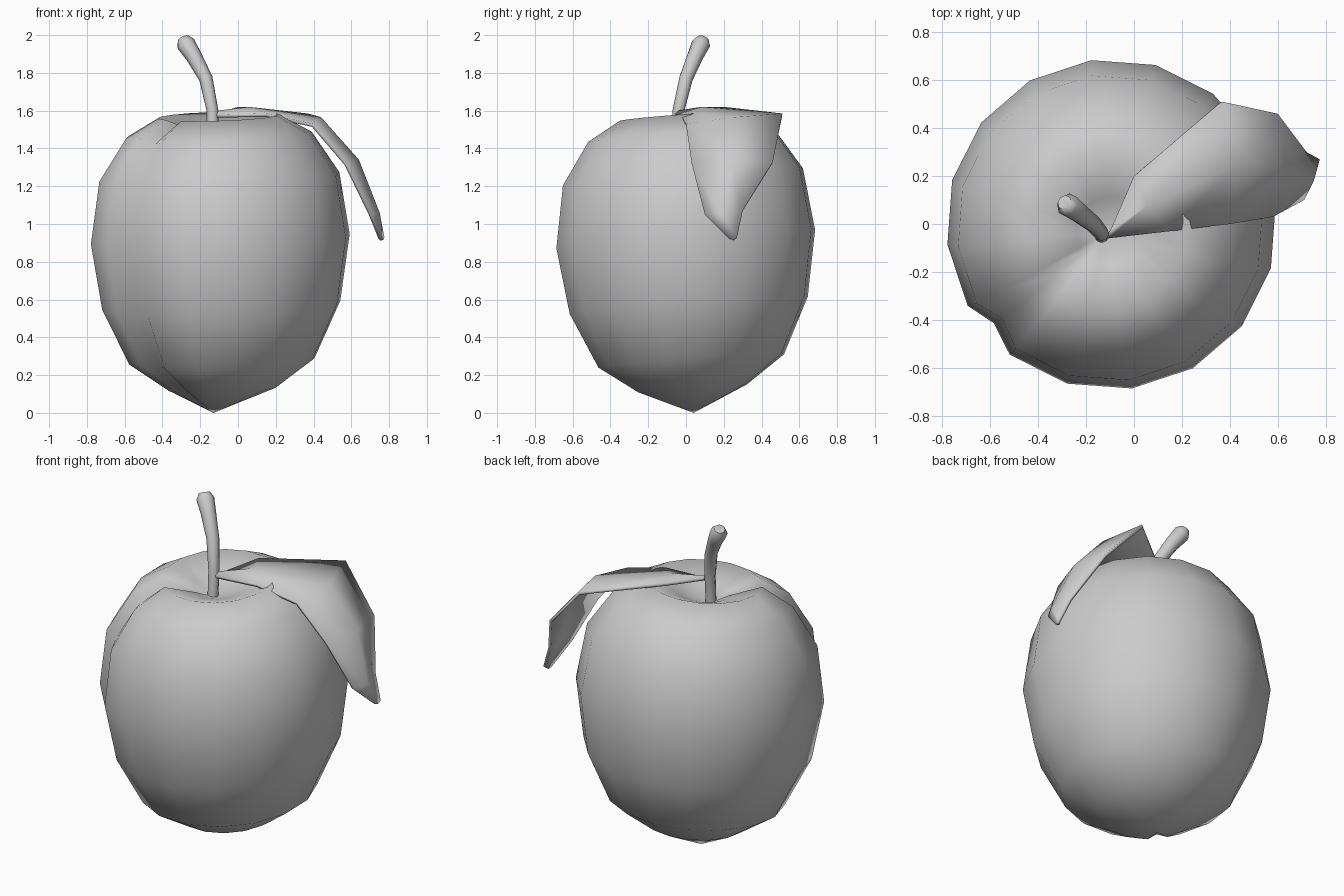
import bpy
import bmesh
from math import cos, sin, radians
from mathutils import Vector

default_cube = bpy.data.objects.get("Cube")
if default_cube:
    bpy.data.objects.remove(default_cube, do_unlink=True)

# One neutral grey for every part
grey = bpy.data.materials.new("neutral grey")
grey.use_nodes = True
colour = (0.6, 0.6, 0.6, 1)
grey.diffuse_color = colour
grey.node_tree.nodes["Principled BSDF"].inputs["Base Color"].default_value = colour


def make_object(name, bm, smooth_angle):
    """Turn a bmesh into a smooth-shaded object with the shared material."""
    bmesh.ops.recalc_face_normals(bm, faces=bm.faces)
    mesh = bpy.data.meshes.new(name)
    bm.to_mesh(mesh)
    bm.free()
    mesh.materials.append(grey)
    obj = bpy.data.objects.new(name, mesh)
    bpy.context.collection.objects.link(obj)
    bpy.ops.object.select_all(action="DESELECT")
    obj.select_set(True)
    bpy.context.view_layer.objects.active = obj
    bpy.ops.object.shade_smooth_by_angle(angle=radians(smooth_angle))
    return obj


def bridge_rows(bm, rows, closed):
    """Join neighbouring rows of vertices with quads."""
    count = len(rows[0])
    for lower, upper in zip(rows, rows[1:]):
        for i in range(count if closed else count - 1):
            j = (i + 1) % count
            bm.faces.new((lower[i], lower[j], upper[j], upper[i]))


def cap_fan(bm, ring, point):
    """Close a ring with triangles meeting at one point."""
    centre = bm.verts.new(point)
    for i, vert in enumerate(ring):
        bm.faces.new((vert, ring[(i + 1) % len(ring)], centre))


# Fruit body: leaning rings of sixteen sides plus one extra crease column
CREASE_ANGLE = 220
angles = sorted([7 + 22.5 * i for i in range(16)] + [CREASE_ANGLE])

# radius, height, crease radius factor, crease drop
profile = [
    (0.29, 0.13, 0.85, 0),
    (0.495, 0.275, 0.86, 0),
    (0.635, 0.57, 0.91, 0),
    (0.69, 0.92, 0.93, 0),
    (0.64, 1.25, 0.92, 0),
    (0.495, 1.47, 0.9, 0.02),
    (0.32, 1.57, 0.9, 0.06),
    (0.14, 1.5, 1, 0.02),
]


def lean(x, y, z):
    """Tilt a point of the upright fruit slightly towards the front."""
    return (x - 0.08 - 0.015 * z, y + 0.04 - 0.045 * z, z + 0.075 * y + 0.03 * x)


bm = bmesh.new()
rings = []
for radius, height, factor, drop in profile:
    ring = []
    for angle in angles:
        creased = angle == CREASE_ANGLE
        r = radius * (factor if creased else 1)
        z = height - (drop if creased else 0)
        a = radians(angle)
        ring.append(bm.verts.new(lean(r * cos(a), r * sin(a), z)))
    rings.append(ring)
bridge_rows(bm, rings, closed=True)
cap_fan(bm, rings[0], (-0.13, 0.04, 0))
cap_fan(bm, rings[-1], (-0.13, -0.04, 1.44))
make_object("fruit_body", bm, 180)

# Stem: a curved tapered tube, thicker towards the rounded top
stem_path = [
    (Vector((-0.135, -0.05, 1.42)), 0.03),
    (Vector((-0.135, -0.04, 1.6)), 0.031),
    (Vector((-0.17, 0, 1.77)), 0.036),
    (Vector((-0.235, 0.05, 1.89)), 0.043),
    (Vector((-0.277, 0.08, 1.955)), 0.05),
    (Vector((-0.29, 0.09, 1.985)), 0.031),
]
SIDES = 8
bm = bmesh.new()
rings = []
for k, (point, radius) in enumerate(stem_path):
    before = stem_path[max(k - 1, 0)][0]
    after = stem_path[min(k + 1, len(stem_path) - 1)][0]
    along = (after - before).normalized()
    side = along.cross(Vector((0, 1, 0))).normalized()
    other = along.cross(side)
    turns = [radians(360 * i / SIDES) for i in range(SIDES)]
    rings.append([bm.verts.new(point + radius * (side * cos(t) + other * sin(t)))
                  for t in turns])
bridge_rows(bm, rings, closed=True)
bm.faces.new(rings[0])
bm.faces.new(rings[-1])
make_object("stem", bm, 60)

# Leaf: front edge, midrib and back edge from the stem to the drooping tip
leaf_rows = [
    ((-0.11, -0.06, 1.58), (-0.115, -0.045, 1.6), (-0.1, -0.03, 1.59)),
    ((0.15, -0.03, 1.585), (0.06, 0.08, 1.62), (0, 0.2, 1.62)),
    ((0.4, 0, 1.53), (0.44, 0.25, 1.565), (0.37, 0.51, 1.585)),
    ((0.58, 0.03, 1.32), (0.64, 0.24, 1.34), (0.6, 0.46, 1.33)),
    ((0.71, 0.1, 1.05), (0.75, 0.18, 1.06), (0.72, 0.3, 1.07)),
    ((0.76, 0.23, 0.92), (0.77, 0.25, 0.915), (0.775, 0.27, 0.93)),
]
bm = bmesh.new()
rows = [[bm.verts.new(p) for p in row] for row in leaf_rows]
bridge_rows(bm, rows, closed=False)
leaf = make_object("leaf", bm, 50)
if leaf.data.polygons[0].normal.z < 0:
    leaf.data.flip_normals()
thickness = leaf.modifiers.new("leaf thickness", "SOLIDIFY")
thickness.thickness = 0.018
thickness.offset = -1
